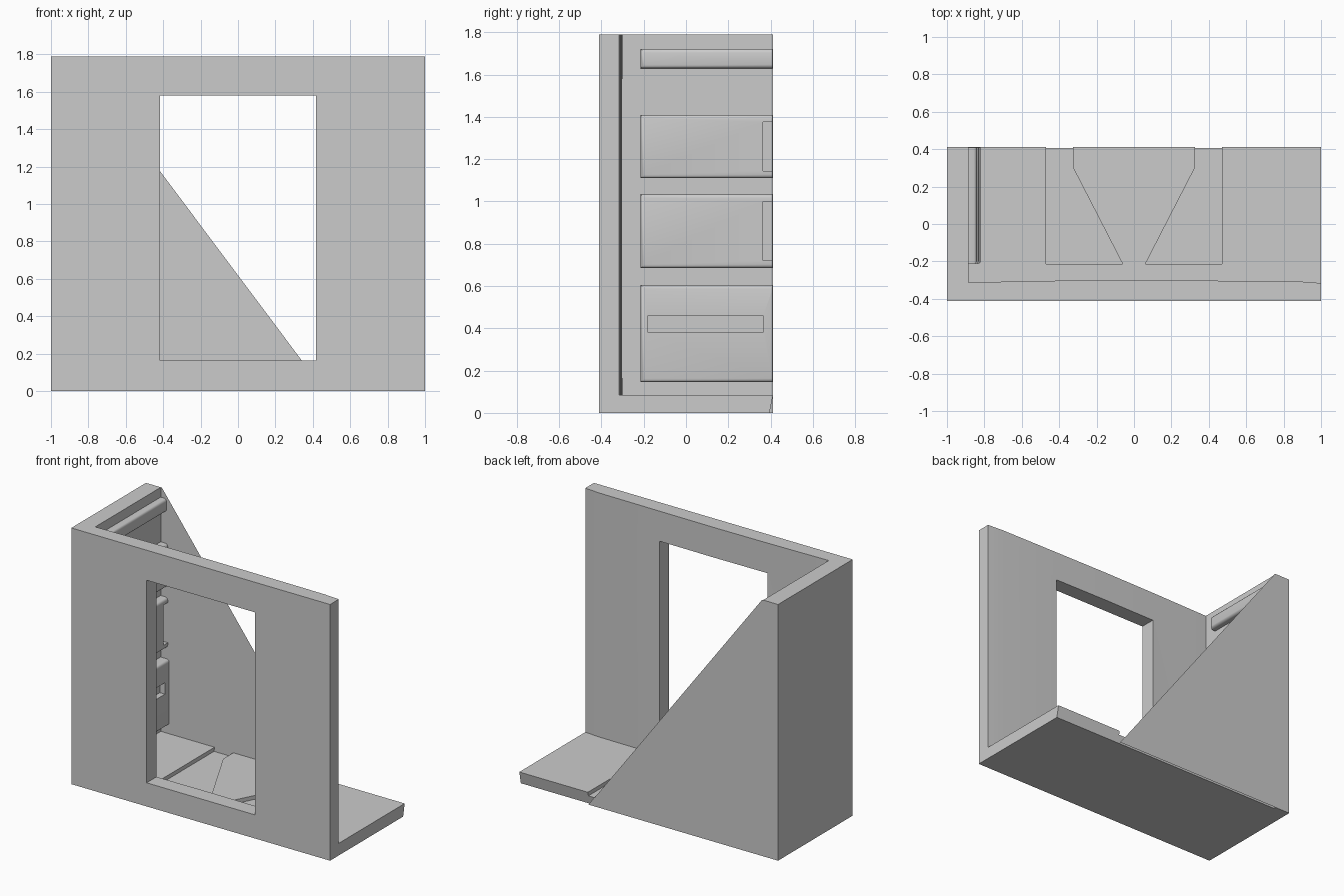
import bpy, bmesh
from mathutils import Vector

if "Cube" in bpy.data.objects:
    bpy.data.objects.remove(bpy.data.objects["Cube"])

Y, H, FLOOR, WALL_X = 0.412, 1.79, 0.085, -0.885


def finish(name, bm):
    bmesh.ops.recalc_face_normals(bm, faces=bm.faces)
    me = bpy.data.meshes.new(name)
    bm.to_mesh(me)
    bm.free()
    ob = bpy.data.objects.new(name, me)
    bpy.context.collection.objects.link(ob)
    return ob


def prism(name, pts, direction):
    """Extrude a closed outline of 3D points along a vector."""
    bm = bmesh.new()
    face = bm.faces.new([bm.verts.new(p) for p in pts])
    res = bmesh.ops.extrude_face_region(bm, geom=[face], use_keep_orig=True)
    verts = [g for g in res["geom"] if isinstance(g, bmesh.types.BMVert)]
    bmesh.ops.translate(bm, verts=verts, vec=Vector(direction))
    return finish(name, bm)


def box(name, x, y, z, bevel=0):
    """Box from ranges; bevel rounds the edges of the +x face except the rear one."""
    bm = bmesh.new()
    bmesh.ops.create_cube(bm, size=1)
    for v in bm.verts:
        v.co = [r[0] if c < 0 else r[1] for c, r in zip(v.co, (x, y, z))]
    if bevel:
        edges = [e for e in bm.edges
                 if all(abs(v.co.x - x[1]) < 1e-4 for v in e.verts)
                 and min(v.co.y for v in e.verts) < y[1] - 1e-4]
        bmesh.ops.bevel(bm, geom=edges, offset=bevel, segments=3,
                        profile=0.5, affect='EDGES')
    return finish(name, bm)


def cut(ob, cutter):
    mod = ob.modifiers.new("cut", 'BOOLEAN')
    mod.operation, mod.solver, mod.object = 'DIFFERENCE', 'EXACT', cutter
    cutter.hide_render = True
    cutter.hide_set(True)


def smooth(ob):
    bpy.ops.object.select_all(action='DESELECT')
    ob.select_set(True)
    bpy.context.view_layer.objects.active = ob
    bpy.ops.object.shade_smooth_by_angle(angle=0.6)


# Front wall and left side wall as one L-shaped plan, slightly bowed inside
plan = [(-1, -Y), (1, -Y), (1, -0.316), (0.88, -0.307), (0.4, -0.303), (0, -0.3),
        (-0.4, -0.303), (WALL_X, -0.312), (WALL_X, Y), (-1, Y)]
walls = prism("walls", [(x, y, 0) for x, y in plan], (0, 0, H))
smooth(walls)
cut(walls, box("window_cutter", (-0.418, 0.418), (-0.6, -0.2), (0.165, 1.58)))

# Floor slab with an undercut rear edge
side = [(-0.32, 0), (0.395, 0), (Y, FLOOR), (-0.32, FLOOR)]
floor = prism("floor", [(WALL_X, y, z) for y, z in side], (1 - WALL_X, 0, 0))

# Two shallow recesses either side of the flared centre path
recess = [(0.47, -0.215), (0.06, -0.215), (0.325, 0.3), (0.325, 0.5), (0.47, 0.5)]
for s, tag in ((-1, "left"), (1, "right")):
    cut(floor, prism("recess_cutter_" + tag,
                     [(s * x, y, FLOOR - 0.027) for x, y in recess], (0, 0, 0.1)))

# Thin triangular back panel
bm = bmesh.new()
bm.faces.new([bm.verts.new(p) for p in
              ((WALL_X, Y, 0), (0.467, Y, 0), (0.40, Y, FLOOR), (-0.877, Y, H), (WALL_X, Y, H))])
finish("back_panel", bm)

# Raised padded panels on the left wall
panels = [("lower_panel", 0.145, 0.605, -0.82), ("middle_panel", 0.685, 1.035, -0.83),
          ("upper_panel", 1.11, 1.41, -0.83), ("top_rail", 1.63, 1.722, -0.84)]
for name, z0, z1, x in panels:
    panel = box(name, (WALL_X - 0.01, x), (-0.215, Y - 0.002), (z0, z1), 0.018)
    smooth(panel)
    if name == "lower_panel":        # long slot
        cut(panel, box("slot_cutter", (-0.86, -0.7), (-0.18, 0.365), (0.38, 0.46)))
    elif name != "top_rail":         # notch at the rear end
        cut(panel, box(name + "_notch_cutter", (-0.87, -0.7), (0.365, 0.5),
                       (z0 + 0.035, z1 - 0.035)))
